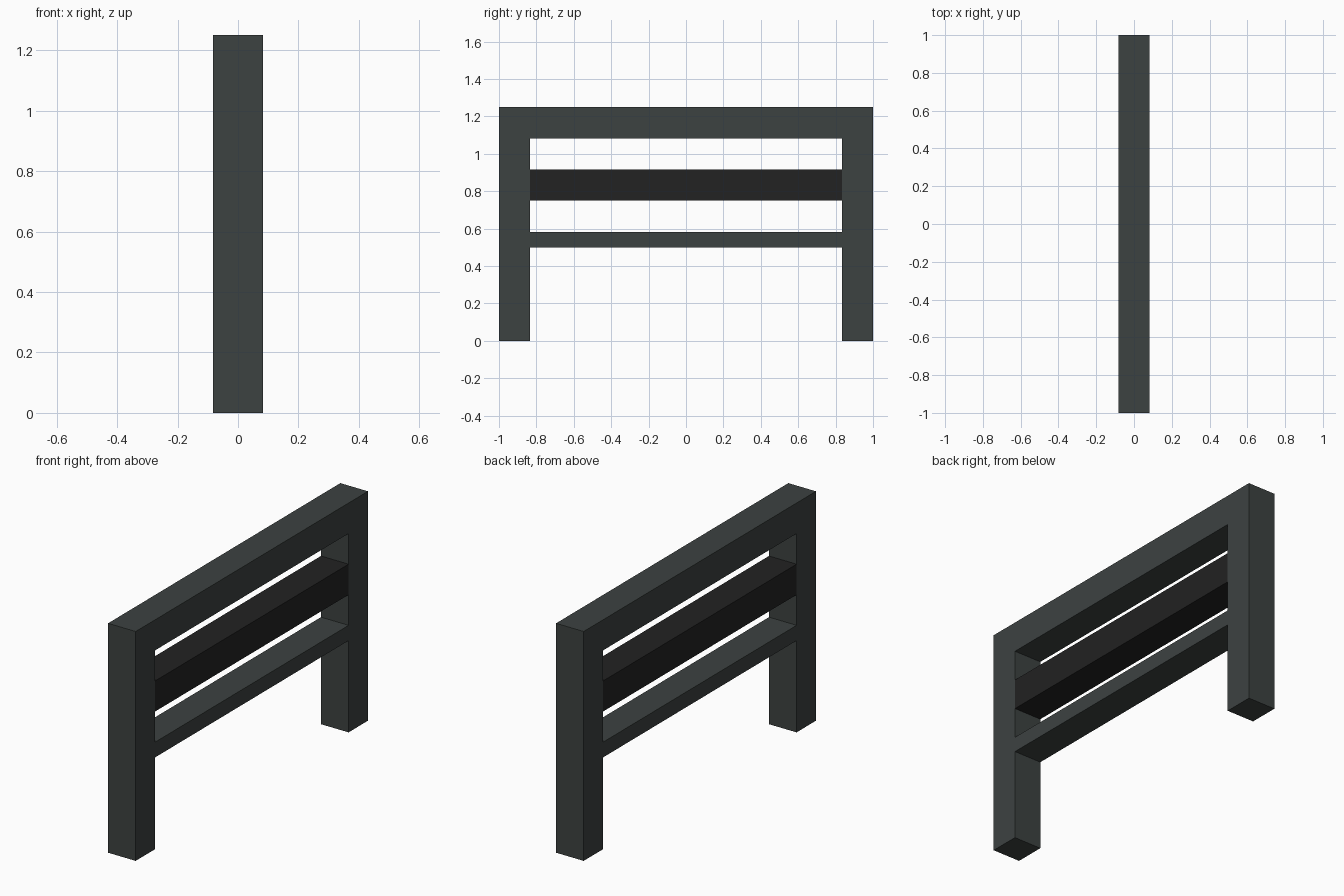
import bpy, bmesh

if "Cube" in bpy.data.objects:
    bpy.data.objects.remove(bpy.data.objects["Cube"])

U = 1 / 12          # module: every size is a multiple of this
HALF_DEPTH = U      # all parts share the same thickness along x


def material(name, color):
    m = bpy.data.materials.new(name)
    m.diffuse_color = (*color, 1)
    m.use_nodes = True
    m.node_tree.nodes["Principled BSDF"].inputs["Base Color"].default_value = m.diffuse_color
    return m


def extrude_profile(name, points, mat):
    """Extrude a closed (y, z) outline through the thickness along x."""
    bm = bmesh.new()
    face = bm.faces.new([bm.verts.new((-HALF_DEPTH, y * U, z * U)) for y, z in points])
    geom = bmesh.ops.extrude_face_region(bm, geom=[face])["geom"]
    verts = [g for g in geom if isinstance(g, bmesh.types.BMVert)]
    bmesh.ops.translate(bm, verts=verts, vec=(2 * HALF_DEPTH, 0, 0))
    bmesh.ops.recalc_face_normals(bm, faces=bm.faces)
    mesh = bpy.data.meshes.new(name)
    bm.to_mesh(mesh)
    bm.free()
    mesh.materials.append(mat)
    obj = bpy.data.objects.new(name, mesh)
    bpy.context.collection.objects.link(obj)
    return obj


def rail(name, z0, z1, mat):
    """Straight bar spanning between the two legs."""
    return extrude_profile(name, [(-10, z0), (10, z0), (10, z1), (-10, z1)], mat)


grey = material("slate grey", (0.046, 0.054, 0.053))
black = material("soft black", (0.0160, 0.0160, 0.0160))

# Two legs and the top rail as one arch
extrude_profile("arch_frame", [(-12, 0), (-10, 0), (-10, 13), (10, 13),
                               (10, 0), (12, 0), (12, 15), (-12, 15)], grey)

# Cross bars between the legs
rail("middle_bar", 9, 11, black)
rail("lower_rail", 6, 7, grey)
